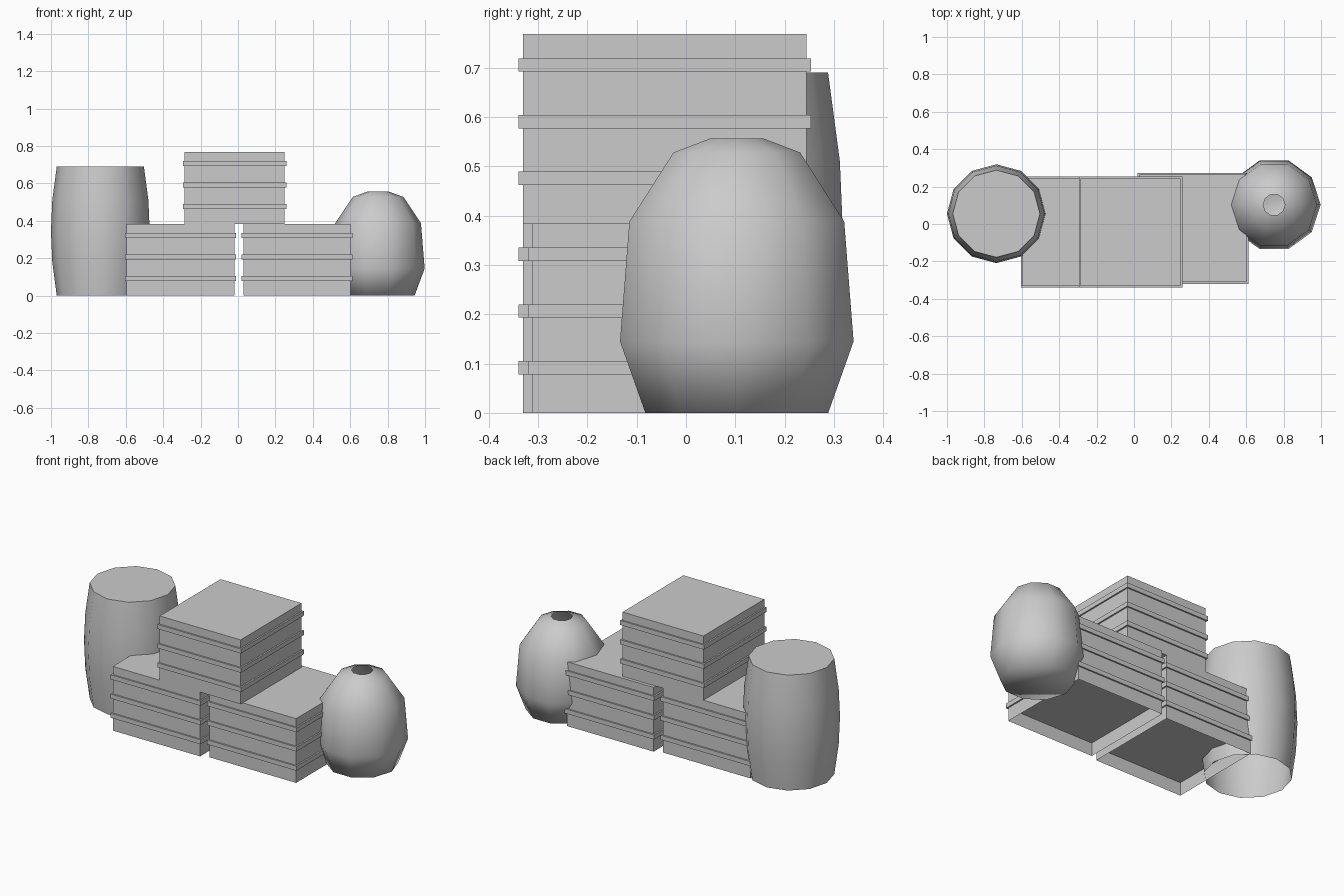
import bpy, bmesh, math

if "Cube" in bpy.data.objects:
    bpy.data.objects.remove(bpy.data.objects["Cube"])


def finish(bm, name, smooth_angle=None):
    me = bpy.data.meshes.new(name)
    bm.to_mesh(me)
    bm.free()
    ob = bpy.data.objects.new(name, me)
    bpy.context.collection.objects.link(ob)
    if smooth_angle is not None:
        bpy.ops.object.select_all(action='DESELECT')
        ob.select_set(True)
        bpy.context.view_layer.objects.active = ob
        bpy.ops.object.shade_smooth_by_angle(angle=math.radians(smooth_angle))
    return ob


def add_box(bm, x0, x1, y0, y1, z0, z1, open_bottom=False):
    verts = bmesh.ops.create_cube(bm, size=1)['verts']
    for v in verts:
        v.co = (x1 if v.co.x > 0 else x0, y1 if v.co.y > 0 else y0, z1 if v.co.z > 0 else z0)
    if open_bottom:
        face = [f for f in verts[0].link_faces[:] + verts[-1].link_faces[:]
                if all(abs(v.co.z - z0) < 1e-5 for v in f.verts)]
        bmesh.ops.delete(bm, geom=face[:1], context='FACES_ONLY')


def crate(name, x0, x1, y0, y1, z):
    bm = bmesh.new()
    # open-bottomed body
    add_box(bm, x0, x1, y0, y1, z, z + 0.384, True)
    # three protruding slats
    for h in (0.078, 0.193, 0.308):
        p = 0.009
        add_box(bm, x0 - p, x1 + p, y0 - p, y1 + p, z + h, z + h + 0.027)
    return finish(bm, name)


def lathe(name, profile, sides, cx, cy, cap_bottom, cap_top, angle):
    bm = bmesh.new()
    rings = []
    for r, z in profile:
        rings.append([bm.verts.new((cx + r * math.cos(2 * math.pi * i / sides),
                                    cy + r * math.sin(2 * math.pi * i / sides), z))
                      for i in range(sides)])
    for a, b in zip(rings, rings[1:]):
        for i in range(sides):
            j = (i + 1) % sides
            bm.faces.new((a[i], a[j], b[j], b[i]))
    if cap_bottom:
        bm.faces.new(rings[0][::-1])
    if cap_top:
        bm.faces.new(rings[-1])
    return finish(bm, name, angle)


# stacked crates
crate("left_crate", -0.596, -0.019, -0.331, 0.244, 0)
crate("right_crate", 0.029, 0.602, -0.311, 0.264, 0)
crate("top_crate", -0.286, 0.249, -0.331, 0.244, 0.384)

# barrel, open underneath
lathe("barrel", [(0.233, 0), (0.257, 0.18), (0.264, 0.345), (0.257, 0.51), (0.233, 0.69)],
      12, -0.736, 0.055, False, True, 45)

# round pot with a small open mouth
lathe("pot", [(0.195, 0), (0.249, 0.145), (0.229, 0.388), (0.135, 0.528), (0.058, 0.556)],
      10, 0.749, 0.103, True, False, 89)
